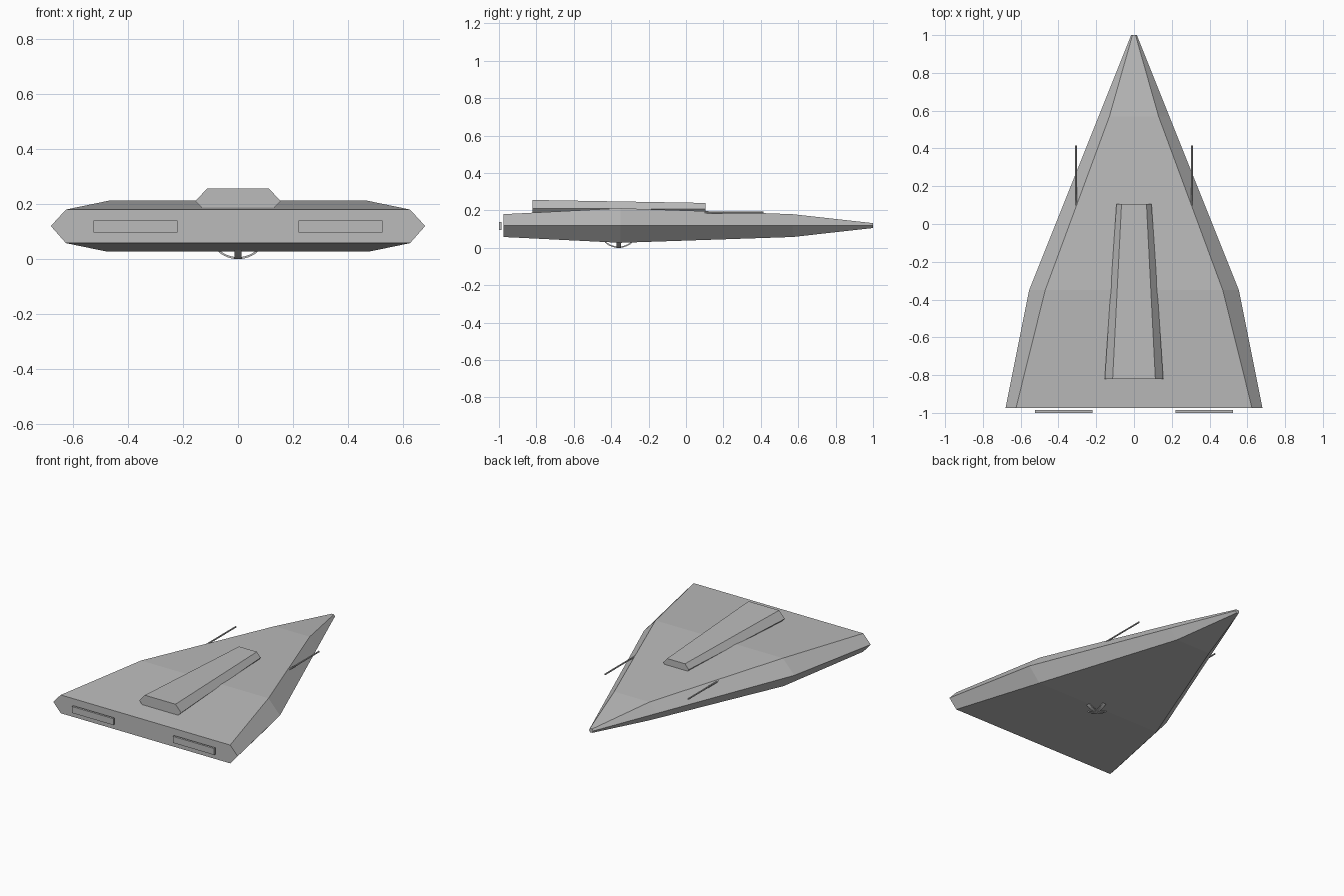
import bpy, bmesh, math
from mathutils import Matrix, Vector

cube = bpy.data.objects.get("Cube")
if cube:
    bpy.data.objects.remove(cube, do_unlink=True)

grey = bpy.data.materials.new("hull_grey")
grey.use_nodes = True
colour = (0.5, 0.5, 0.5, 1)
grey.diffuse_color = colour
grey.node_tree.nodes["Principled BSDF"].inputs["Base Color"].default_value = colour


def finish(name, bm):
    bmesh.ops.recalc_face_normals(bm, faces=bm.faces)
    mesh = bpy.data.meshes.new(name)
    bm.to_mesh(mesh)
    bm.free()
    mesh.materials.append(grey)
    obj = bpy.data.objects.new(name, mesh)
    bpy.context.collection.objects.link(obj)
    return obj


def loft(name, rings):
    """Skin a row of equal-sized closed rings and cap both ends."""
    bm = bmesh.new()
    loops = [[bm.verts.new(p) for p in ring] for ring in rings]
    for a, b in zip(loops, loops[1:]):
        for i in range(len(a)):
            j = (i + 1) % len(a)
            bm.faces.new((a[i], a[j], b[j], b[i]))
    bm.faces.new(loops[0])
    bm.faces.new(loops[-1])
    return finish(name, bm)


def hexagon(y, side, side_z, top, top_z, low, low_z):
    return [(side, y, side_z), (top, y, top_z), (-top, y, top_z),
            (-side, y, side_z), (-low, y, low_z), (low, y, low_z)]


# Wedge hull with chamfered sides
loft("hull", [
    hexagon(-0.975, 0.68, 0.12, 0.625, 0.18, 0.625, 0.058),
    hexagon(-0.35, 0.555, 0.12, 0.47, 0.212, 0.475, 0.027),
    hexagon(0.57, 0.187, 0.12, 0.13, 0.18, 0.13, 0.058),
    hexagon(1.0, 0.015, 0.12, 0.008, 0.132, 0.008, 0.106),
])

# Raised spine on the deck
loft("spine", [
    hexagon(-0.82, 0.155, 0.21, 0.113, 0.256, 0.132, 0.187),
    hexagon(0.105, 0.093, 0.208, 0.066, 0.24, 0.08, 0.187),
])

for side, word in ((1, "left"), (-1, "right")):
    # Thin engine plate behind the stern
    bm = bmesh.new()
    bmesh.ops.create_cube(bm, size=1, matrix=Matrix.Translation((side * 0.372, -0.993, 0.118))
                          @ Matrix.Diagonal((0.306, 0.014, 0.043, 1)))
    finish(word + "_engine_plate", bm)

    # Gun barrel
    bm = bmesh.new()
    bmesh.ops.create_cone(bm, cap_ends=True, segments=8, radius1=0.005, radius2=0.005, depth=0.325,
                          matrix=Matrix.Translation((side * 0.307, 0.253, 0.188))
                          @ Matrix.Rotation(math.pi / 2, 4, 'X'))
    finish(word + "_gun", bm)

# Two crossed curved bands under the belly
for turn, word in ((0, "cross"), (math.pi / 2, "long")):
    spin = Matrix.Rotation(turn, 3, 'Z')
    rings = []
    for step in range(13):
        a = math.radians(-42 + 7 * step)
        rings.append([spin @ Vector((r * math.sin(a), w, 0.11 - r * math.cos(a))) + Vector((0, -0.36, 0))
                      for r, w in ((0.11, -0.012), (0.11, 0.012), (0.103, 0.012), (0.103, -0.012))])
    loft(word + "_belly_band", rings)
